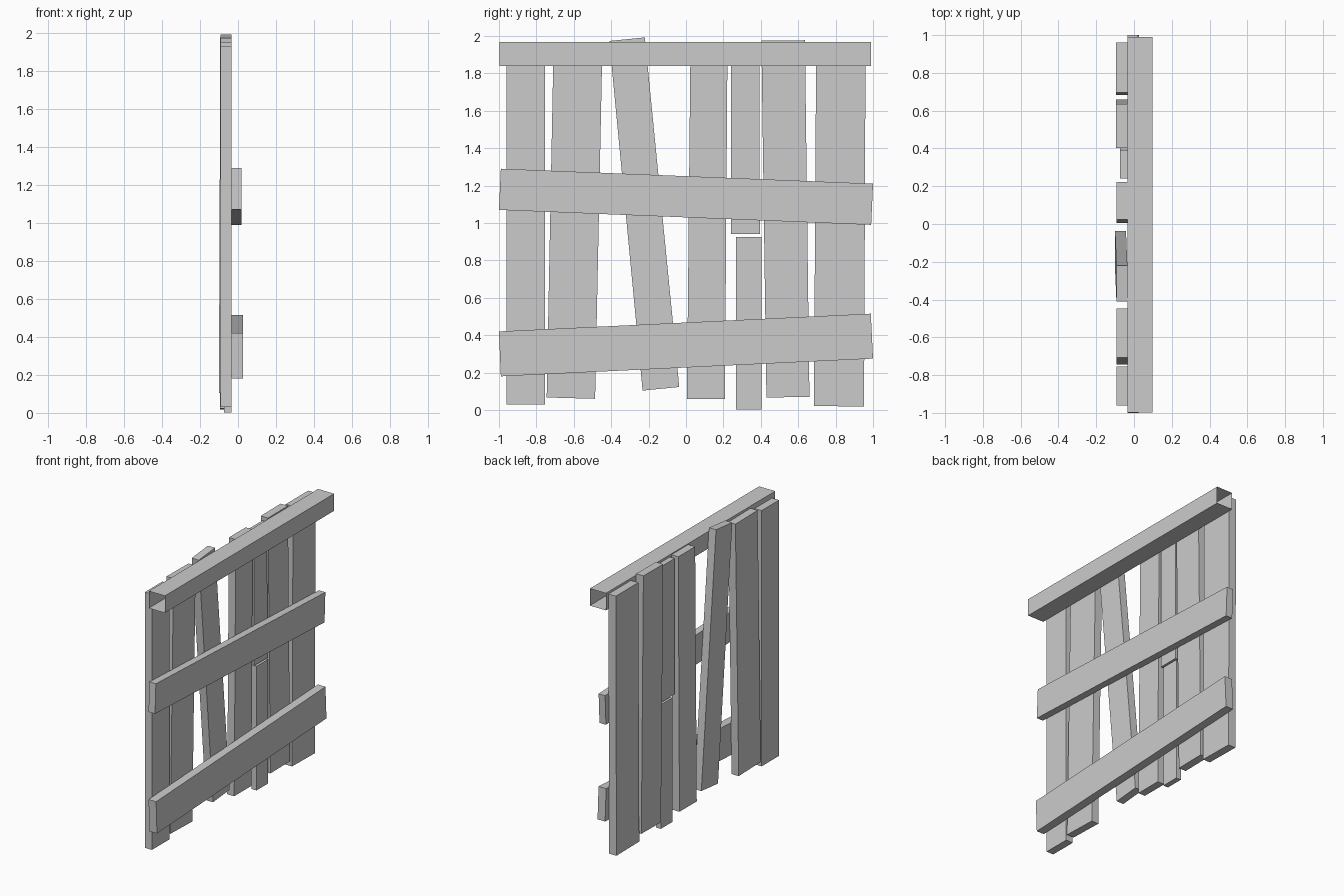
import bpy, bmesh

if "Cube" in bpy.data.objects:
    bpy.data.objects.remove(bpy.data.objects["Cube"])


def board(name, corners, x0, x1, lean=0.0):
    """Board from four (y, z) corners, running x0..x1; lean shifts the foot in x."""
    bm = bmesh.new()

    def shift(z):
        return lean * (1 - z / 2)

    verts = [bm.verts.new((x0 + shift(z), y, z)) for y, z in corners]
    face = bm.faces.new(verts)
    out = bmesh.ops.extrude_face_region(bm, geom=[face], use_keep_orig=True)
    moved = [v for v in out["geom"] if isinstance(v, bmesh.types.BMVert)]
    bmesh.ops.translate(bm, verts=moved, vec=(x1 - x0, 0, 0))
    bmesh.ops.recalc_face_normals(bm, faces=bm.faces[:])
    return finish(name, bm)


def finish(name, bm):
    me = bpy.data.meshes.new(name)
    bm.to_mesh(me)
    bm.free()
    ob = bpy.data.objects.new(name, me)
    bpy.context.collection.objects.link(ob)
    return ob


# Upright planks: bottom left, bottom right, top right, top left; back x; lean
BACK = -0.035
planks = [
    ([(-.96, .03), (-.755, .03), (-.755, 1.93), (-.96, 1.93)], -.093, 0),
    ([(-.745, .067), (-.486, .06), (-.447, 1.947), (-.708, 1.95)], -.093, 0),
    ([(-.232, .104), (-.036, .123), (-.22, 1.992), (-.41, 1.973)], -.093, -.008),
    ([(.005, .06), (.208, .06), (.222, 1.96), (.024, 1.96)], -.092, 0),
    ([(.24, .94), (.395, .94), (.392, 1.95), (.24, 1.95)], -.075, 0),
    ([(.267, .003), (.403, .003), (.403, .925), (.267, .925)], -.075, 0),
    ([(.43, .067), (.66, .07), (.636, 1.977), (.403, 1.975)], -.095, 0),
    ([(.684, .022), (.952, .018), (.96, 1.95), (.696, 1.95)], -.095, 0),
]
for i, (corners, x0, lean) in enumerate(planks, 1):
    board(f"upright_plank_{i}", corners, x0, BACK, lean)

# Crooked cross rails
board("middle_rail", [(-1, 1.07), (.99, .99), (1, 1.21), (-.99, 1.29)], BACK, .018)
board("lower_rail", [(-.99, .18), (1, .275), (.988, .515), (-1, .42)], BACK, .027)

# Top beam: four-sided tube with open ends
bm = bmesh.new()
rings = [[bm.verts.new((x, y, z)) for x, z in
          ((BACK, 1.84), (.097, 1.84), (.097, 1.967), (BACK, 1.967))]
         for y in (-.997, .99)]
for i in range(4):
    j = (i + 1) % 4
    bm.faces.new((rings[0][i], rings[0][j], rings[1][j], rings[1][i]))
bmesh.ops.recalc_face_normals(bm, faces=bm.faces[:])
finish("top_beam", bm)
